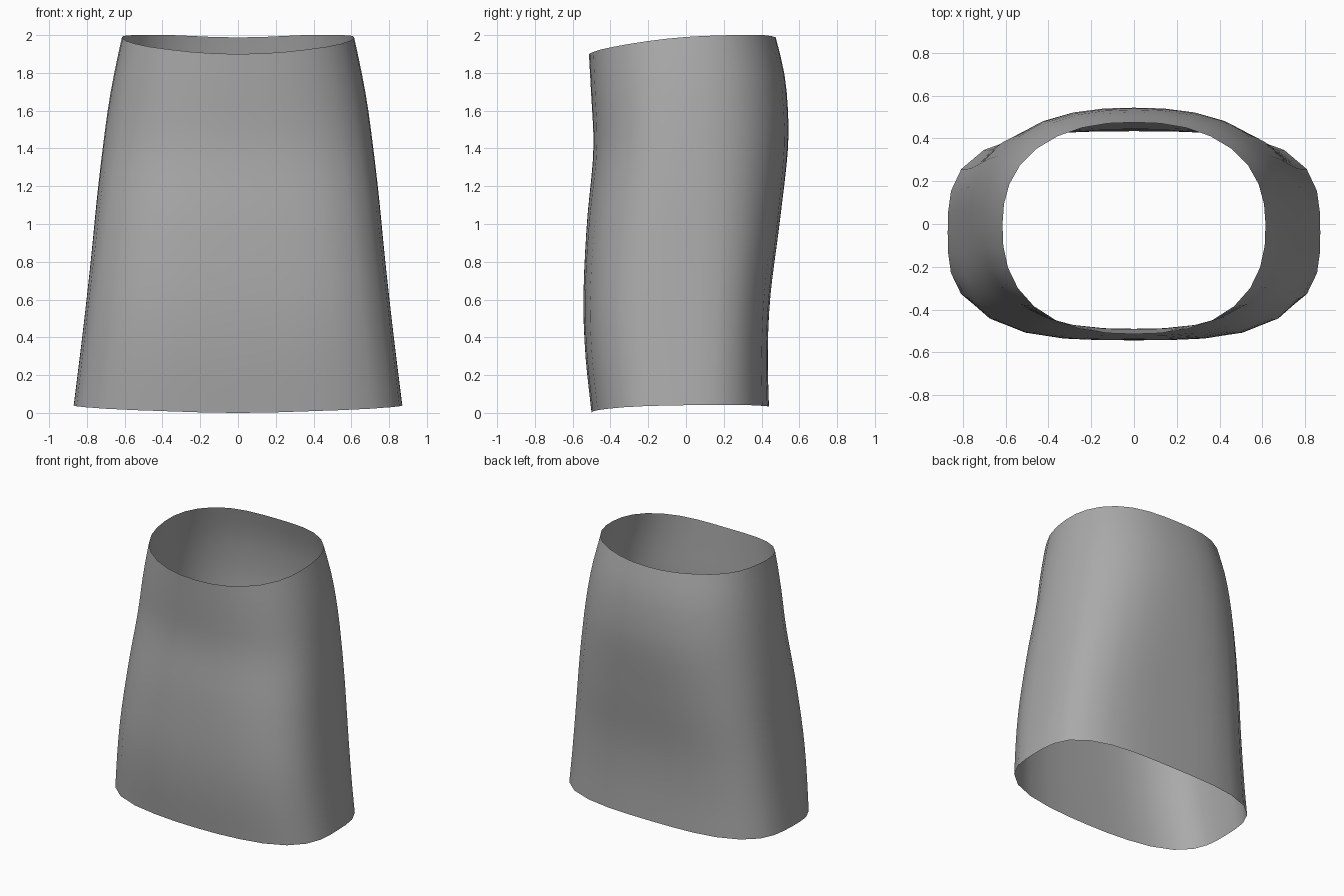
import bpy
import bmesh
from math import sin, cos, pi

cube = bpy.data.objects.get("Cube")
if cube:
    bpy.data.objects.remove(cube, do_unlink=True)

SEGMENTS, ROWS = 32, 20

# Height profiles as (height, value)
HALF_WIDTH = [(0, .875), (.4, .825), (.8, .78), (1.2, .74), (1.6, .69), (1.8, .655), (2, .612)]
FRONT = [(0, -.5), (.3, -.532), (.6, -.543), (1, -.525), (1.4, -.49), (1.7, -.503), (1.9, -.514)]
BACK = [(0, .44), (.3, .433), (.6, .445), (1, .495), (1.4, .54), (1.6, .54), (1.8, .52), (2, .472)]
CENTRE = [(0, -.04), (1, -.02), (2, 0)]
SQUARENESS = [(0, 3.2), (.6, 3.3), (1.4, 2.6), (2, 2.35)]
# Rim heights from front (-1) to back (1)
HEM = [(-1, 0), (-.9, .01), (-.5, .032), (0, .04), (.6, .042), (1, .033)]
WAIST = [(-1, 1.9), (-.8, 1.928), (-.4, 1.967), (0, 1.99), (.5, 2), (.85, 2), (1, 1.988)]


def sample(table, x):
    """Smooth (cubic) interpolation through a short table."""
    x = min(max(x, table[0][0]), table[-1][0])
    last = len(table) - 1
    i = next(k for k in range(last) if x <= table[k + 1][0])

    def slope(k):
        (x0, y0), (x1, y1) = table[max(k - 1, 0)], table[min(k + 1, last)]
        return (y1 - y0) / (x1 - x0)

    (x0, y0), (x1, y1) = table[i], table[i + 1]
    h = x1 - x0
    t = (x - x0) / h
    bend = slope(i) * h * t * (1 - t) ** 2 - slope(i + 1) * h * t * t * (1 - t)
    return y0 + (y1 - y0) * t * t * (3 - 2 * t) + bend


def point(angle, t):
    """Point on the cloth at an angle around it and a fraction of its height."""
    c, s = cos(angle), sin(angle)
    low, high = sample(HEM, s), sample(WAIST, s)
    z = low + (high - low) * t
    n = sample(SQUARENESS, z)
    r = (abs(c) ** n + abs(s) ** n) ** (-1 / n)
    mid = sample(CENTRE, z)
    edge = sample(BACK if s > 0 else FRONT, z)
    return r * c * sample(HALF_WIDTH, z), mid + r * abs(s) * (edge - mid), z


# Skirt: an open, single-layer tube lofted through its rings
bm = bmesh.new()
rings = [[bm.verts.new(point(2 * pi * i / SEGMENTS, j / ROWS)) for i in range(SEGMENTS)]
         for j in range(ROWS + 1)]
for lower, upper in zip(rings, rings[1:]):
    for i in range(SEGMENTS):
        k = (i + 1) % SEGMENTS
        bm.faces.new((lower[i], lower[k], upper[k], upper[i])).smooth = True
mesh = bpy.data.meshes.new("skirt")
bm.to_mesh(mesh)
bm.free()
skirt = bpy.data.objects.new("skirt", mesh)
bpy.context.collection.objects.link(skirt)

# Plain grey cloth
grey = bpy.data.materials.new("grey cloth")
grey.use_nodes = True
colour = (.4, .4, .4, 1)
grey.diffuse_color = colour
grey.node_tree.nodes["Principled BSDF"].inputs["Base Color"].default_value = colour
mesh.materials.append(grey)
